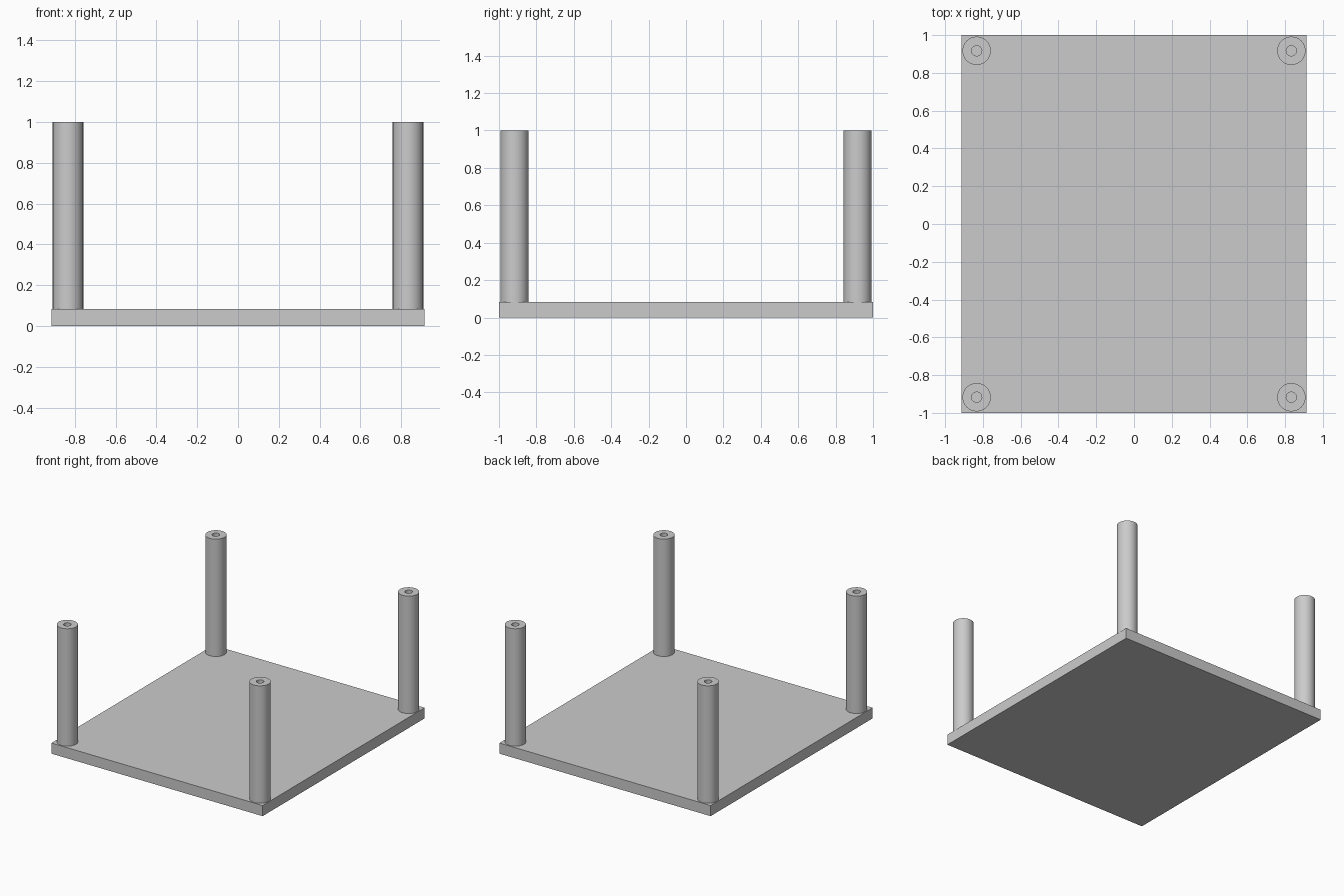
import bpy
import bmesh
import math

cube = bpy.data.objects.get("Cube")
if cube:
    bpy.data.objects.remove(cube, do_unlink=True)

HALF_X, HALF_Y, THICK = 0.913, 1.0, 0.083
POST_R, HOLE_R, HOLE_DEPTH = 0.075, 0.027, 0.25
POST_X, POST_Y, TOP = 0.833, 0.917, 1.0

grey = bpy.data.materials.new("plain grey")
grey.use_nodes = True
colour = (0.6, 0.6, 0.6, 1)
grey.diffuse_color = colour
grey.node_tree.nodes["Principled BSDF"].inputs["Base Color"].default_value = colour


def finish(bm, name):
    bmesh.ops.recalc_face_normals(bm, faces=bm.faces)
    mesh = bpy.data.meshes.new(name)
    bm.to_mesh(mesh)
    bm.free()
    mesh.materials.append(grey)
    obj = bpy.data.objects.new(name, mesh)
    bpy.context.collection.objects.link(obj)
    return obj


# Flat base plate
bm = bmesh.new()
bmesh.ops.create_cube(bm, size=1)
bmesh.ops.scale(bm, vec=(2 * HALF_X, 2 * HALF_Y, THICK), verts=bm.verts)
bmesh.ops.translate(bm, vec=(0, 0, THICK / 2), verts=bm.verts)
finish(bm, "base_plate")


# Round post with a blind screw hole in its top, turned from a profile
def post(name, x, y):
    profile = [(0, THICK), (POST_R, THICK), (POST_R, TOP), (HOLE_R, TOP),
               (HOLE_R, TOP - HOLE_DEPTH), (0, TOP - HOLE_DEPTH)]
    bm = bmesh.new()
    verts = [bm.verts.new((r, 0, z)) for r, z in profile]
    edges = [bm.edges.new(pair) for pair in zip(verts, verts[1:])]
    bmesh.ops.spin(bm, geom=verts + edges, cent=(0, 0, 0), axis=(0, 0, 1),
                   angle=math.tau, steps=48)
    bmesh.ops.remove_doubles(bm, verts=bm.verts, dist=0.0005)
    obj = finish(bm, name)
    obj.location = (x, y, 0)
    bpy.ops.object.select_all(action="DESELECT")
    obj.select_set(True)
    bpy.context.view_layer.objects.active = obj
    bpy.ops.object.shade_smooth_by_angle(angle=math.radians(30))


for side, sx in (("left", 1), ("right", -1)):
    for end, sy in (("front", -1), ("back", 1)):
        post(f"{end}_{side}_post", sx * POST_X, sy * POST_Y)
